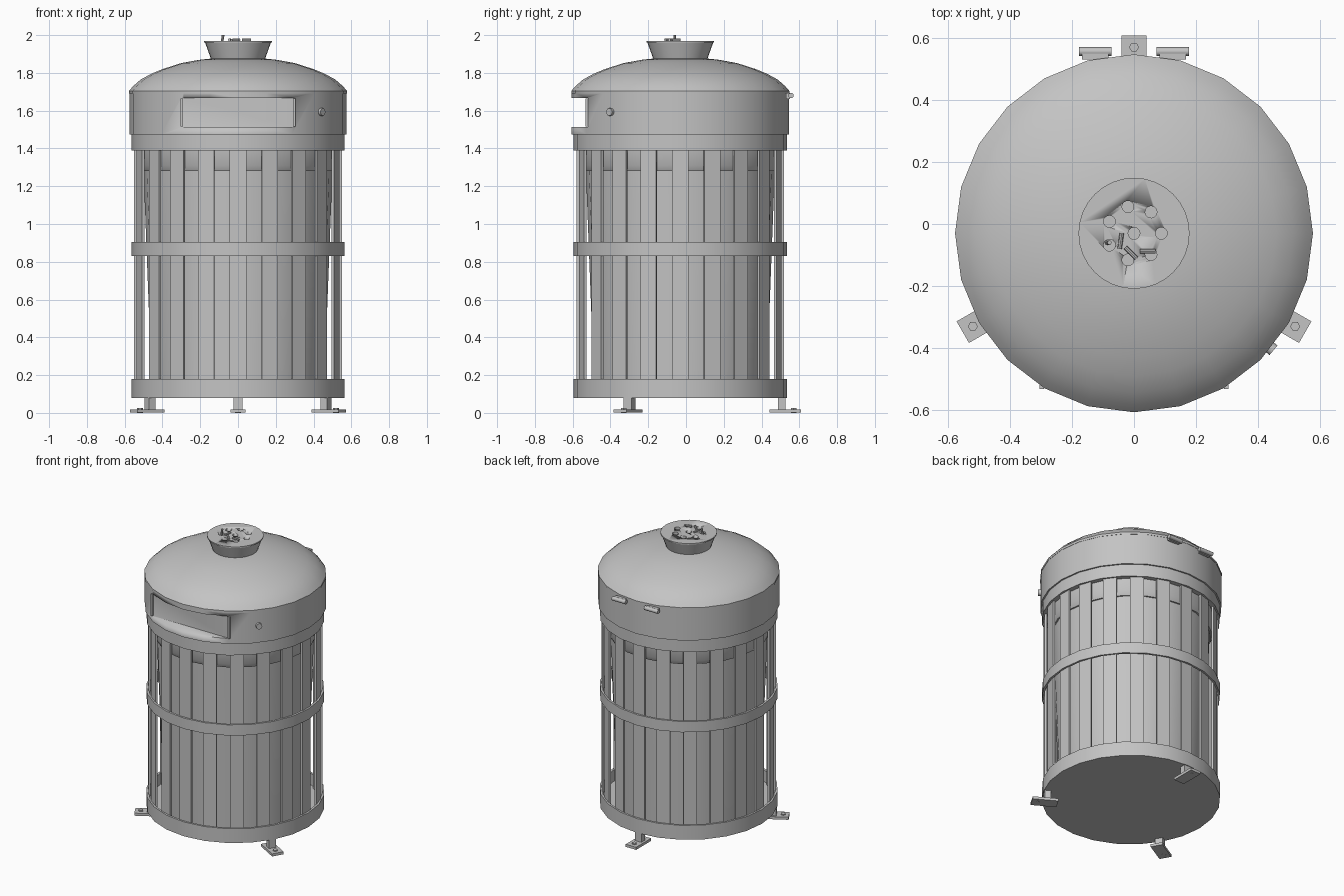
import bpy, bmesh, math
from mathutils import Matrix, Vector

if "Cube" in bpy.data.objects:
    bpy.data.objects.remove(bpy.data.objects["Cube"])

AXIS = Vector((0, -0.03, 0))
SIDES = 24

metal = bpy.data.materials.new("grey metal")
metal.use_nodes = True
metal.diffuse_color = (0.55, 0.55, 0.55, 1)
metal.node_tree.nodes["Principled BSDF"].inputs["Base Color"].default_value = (0.55, 0.55, 0.55, 1)


def finish(name, bm, angle=40):
    bmesh.ops.recalc_face_normals(bm, faces=bm.faces)
    mesh = bpy.data.meshes.new(name)
    bm.to_mesh(mesh)
    bm.free()
    mesh.materials.append(metal)
    ob = bpy.data.objects.new(name, mesh)
    bpy.context.collection.objects.link(ob)
    bpy.ops.object.select_all(action='DESELECT')
    ob.select_set(True)
    bpy.context.view_layer.objects.active = ob
    bpy.ops.object.shade_smooth_by_angle(angle=math.radians(angle))
    return ob


def lathe(name, profile, closed=False, n=SIDES):
    """Turn (radius, height) points around the bin's axis."""
    bm = bmesh.new()
    rings = []
    for r, z in profile:
        rings.append([bm.verts.new(AXIS + Vector((r * math.cos(math.tau * i / n),
                                                  r * math.sin(math.tau * i / n), z)))
                      for i in range(n)])
    pairs = list(zip(rings, rings[1:]))
    if closed:
        pairs.append((rings[-1], rings[0]))
    else:
        bm.faces.new(rings[0])
        bm.faces.new(rings[-1])
    for a, b in pairs:
        for i in range(n):
            j = (i + 1) % n
            bm.faces.new((a[i], a[j], b[j], b[i]))
    return finish(name, bm)


def add_box(bm, loc, size, turn=Matrix()):
    bmesh.ops.create_cube(bm, size=1, matrix=turn @ Matrix.Translation(loc) @ Matrix.Diagonal((*size, 1)))


def add_rod(bm, radius, length, matrix, n=12):
    bmesh.ops.create_cone(bm, cap_ends=True, segments=n, radius1=radius, radius2=radius,
                          depth=length, matrix=matrix)


def around(degrees):
    """Place a part built along +x at an angle around the axis."""
    return Matrix.Translation(AXIS) @ Matrix.Rotation(math.radians(degrees), 4, 'Z')


def cut(ob, cutter):
    cutter.hide_render = True
    mod = ob.modifiers.new("cut", 'BOOLEAN')
    mod.operation = 'DIFFERENCE'
    mod.solver = 'EXACT'
    mod.object = cutter
    bpy.ops.object.select_all(action='DESELECT')
    ob.select_set(True)
    bpy.context.view_layer.objects.active = ob
    bpy.ops.object.modifier_apply(modifier=mod.name)
    bpy.data.objects.remove(cutter)


# Base pan, hoops and inner liner
lathe("base_ring", [(0.55, 0.08), (0.565, 0.08), (0.565, 0.18), (0.55, 0.18), (0.55, 0.1)])
lathe("middle_hoop", [(0.55, 0.83), (0.565, 0.83), (0.565, 0.905), (0.55, 0.905)], closed=True)
lathe("top_hoop", [(0.53, 1.39), (0.565, 1.39), (0.565, 1.475), (0.53, 1.475)])
lathe("liner", [(0.455, 0.1), (0.5, 1.28)])
lathe("liner_skirt", [(0.495, 1.28), (0.51, 1.28), (0.525, 1.31), (0.532, 1.39), (0.495, 1.39)], closed=True)

# Upright slats
bm = bmesh.new()
for i in range(20):
    add_box(bm, (0.543, 0, 0.75), (0.014, 0.088, 1.32), around(18 * i + 90))
finish("slats", bm)

# Collar with a flat-backed opening in front
collar = lathe("collar", [(0.575, 1.475), (0.575, 1.695)])
bm = bmesh.new()
add_box(bm, (0, -0.62, 1.59), (0.61, 0.2, 0.155))
cut(collar, finish("opening_cutter", bm))
bm = bmesh.new()
for side in (-1, 1):
    add_box(bm, (side * 0.297, -0.525, 1.59), (0.014, 0.014, 0.15))
finish("opening_frame", bm)

# Domed lid
lathe("lid", [(0.577, 1.69), (0.577, 1.705), (0.555, 1.73), (0.515, 1.765), (0.46, 1.795), (0.40, 1.82),
              (0.30, 1.852), (0.2, 1.87), (0.1, 1.88)])

# Ash cup with drain holes
cup = lathe("ash_cup", [(0.14, 1.865), (0.174, 1.96), (0.179, 1.96), (0.179, 1.968)], n=32)
bm = bmesh.new()
top = AXIS + Vector((0, 0, 1.97))
add_rod(bm, 0.019, 0.05, Matrix.Translation(top), 16)
for i in range(7):
    add_rod(bm, 0.019, 0.05, around(i * 360 / 7) @ Matrix.Translation((0.088, 0, 1.97)), 16)
cut(cup, finish("hole_cutter", bm))

# Cigarette ends lying on the cup, one standing in a hole
bm = bmesh.new()
for x, y, turn in ((-0.043, -0.055, 82), (-0.01, -0.093, -45), (0.045, -0.088, 0)):
    add_rod(bm, 0.007, 0.05, Matrix.Translation((x, y, 1.975))
            @ Matrix.Rotation(math.radians(turn), 4, 'Z') @ Matrix.Rotation(math.pi / 2, 4, 'Y'), 8)
add_rod(bm, 0.007, 0.055, Matrix.Translation((-0.083, -0.06, 1.973)) @ Matrix.Rotation(0.15, 4, 'Y'), 8)
finish("cigarette_ends", bm)

# Lock on the collar
bm = bmesh.new()
lie = Matrix.Rotation(math.pi / 2, 4, 'Y')
add_rod(bm, 0.02, 0.03, around(-40) @ Matrix.Translation((0.572, 0, 1.593)) @ lie, 16)
finish("lock", bm)

# Hinges at the back
bm = bmesh.new()
for side in (-1, 1):
    add_rod(bm, 0.014, 0.105, Matrix.Translation((side * 0.125, 0.556, 1.68)) @ lie)
    add_box(bm, (side * 0.125, 0.54, 1.678), (0.085, 0.02, 0.03))
finish("hinges", bm)

# Three bracket feet with hexagonal bolts
for name, angle in (("back", 90), ("front_left", -30), ("front_right", 210)):
    bm = bmesh.new()
    place = around(angle)
    add_box(bm, (0.555, 0, 0.01), (0.165, 0.08, 0.018), place)
    add_box(bm, (0.538, 0, 0.05), (0.04, 0.05, 0.07), place)
    add_rod(bm, 0.016, 0.026, place @ Matrix.Translation((0.6, 0, 0.013)), 6)
    finish(name + "_foot", bm, 30)
